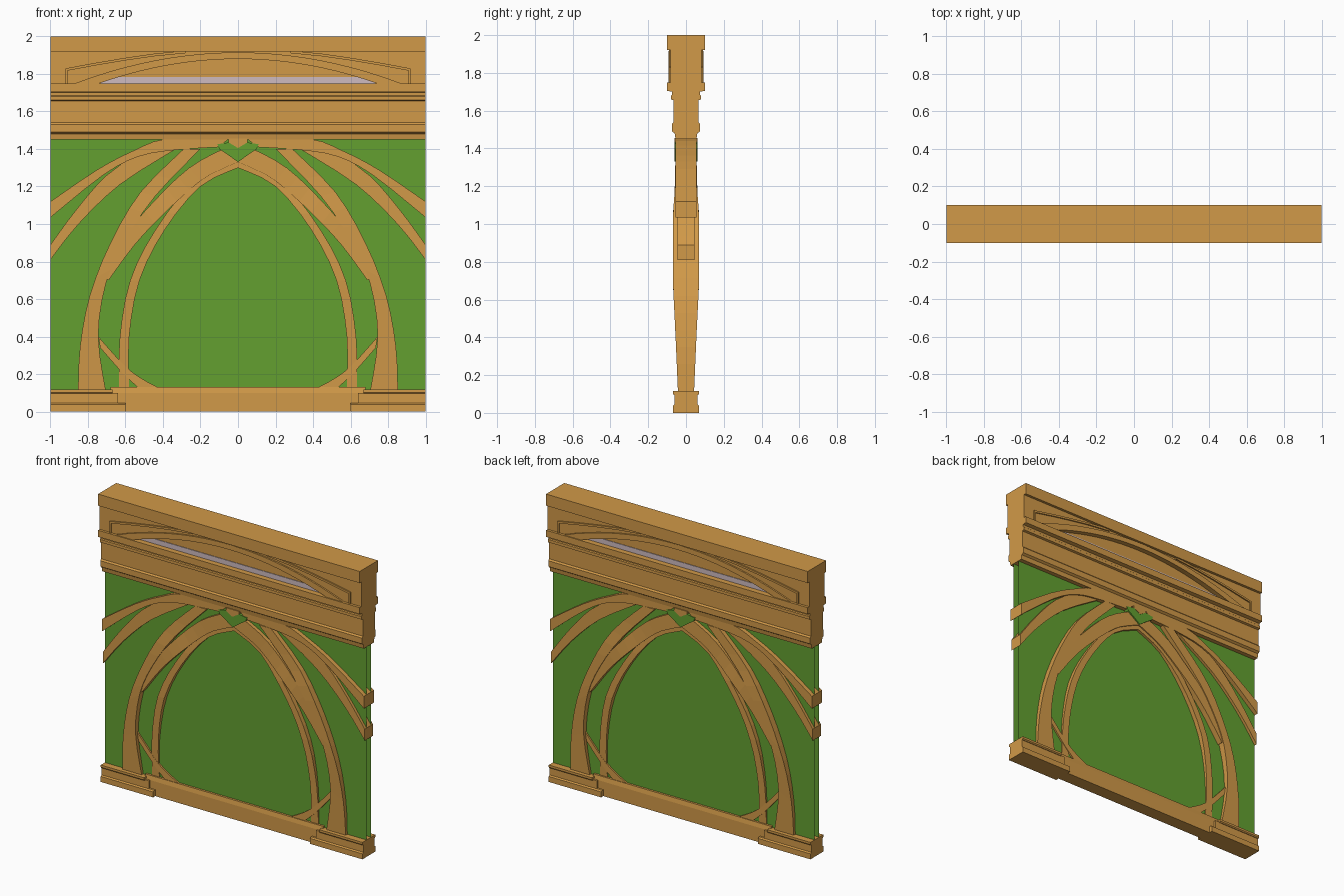
import bpy
import bmesh

cube = bpy.data.objects.get("Cube")
if cube:
    bpy.data.objects.remove(cube, do_unlink=True)


def material(name, rgb):
    mat = bpy.data.materials.new(name)
    mat.use_nodes = True
    colour = (*rgb, 1)
    mat.diffuse_color = colour
    mat.node_tree.nodes["Principled BSDF"].inputs["Base Color"].default_value = colour
    return mat


WOOD = material("ochre wood", (0.64, 0.32, 0.065))
GREEN = material("leaf green", (0.125, 0.35, 0.03))
GLASS = material("pale lilac", (0.62, 0.5, 0.53))


def finish(name, bm, mat, mirror=False):
    bmesh.ops.recalc_face_normals(bm, faces=bm.faces)
    mesh = bpy.data.meshes.new(name)
    bm.to_mesh(mesh)
    bm.free()
    mesh.materials.append(mat)
    obj = bpy.data.objects.new(name, mesh)
    bpy.context.collection.objects.link(obj)
    if mirror:
        mod = obj.modifiers.new("Mirror", "MIRROR")
        mod.use_mirror_merge = False
    return obj


def prism(name, profile, x0, x1, mat=WOOD, mirror=False):
    """Extrude a front/back symmetric (half depth, height) profile along x."""
    bm = bmesh.new()
    ring = profile + [(-y, z) for y, z in reversed(profile)]
    ends = [[bm.verts.new((x, y, z)) for y, z in ring] for x in (x0, x1)]
    for end in ends:
        bm.faces.new(end)
    for i in range(len(ring)):
        j = (i + 1) % len(ring)
        bm.faces.new((ends[0][i], ends[0][j], ends[1][j], ends[1][i]))
    return finish(name, bm, mat, mirror)


def smooth(points, steps=3):
    """Round a polyline by passing a spline through its points."""
    padded = [points[0]] + points + [points[-1]]
    result = []
    for a, b, c, d in zip(padded, padded[1:], padded[2:], padded[3:]):
        for s in range(steps):
            t = s / steps
            result.append(tuple(
                q + t / 2 * (r - p + t * (2 * p - 5 * q + 4 * r - u + t * (3 * (q - r) + u - p)))
                for p, q, r, u in zip(a, b, c, d)))
    return result + [points[-1]]


def ribbon(name, outer, inner, depth, mat=WOOD):
    """Solid band between two edge lines, mirrored left to right."""
    bm = bmesh.new()
    rows = []
    for (ax, az), (bx, bz) in zip(outer, inner):
        da, db = (depth(az), depth(bz)) if callable(depth) else (depth, depth)
        rows.append([bm.verts.new(p) for p in
                     ((ax, -da, az), (bx, -db, bz), (bx, db, bz), (ax, da, az))])
    for r, s in zip(rows, rows[1:]):
        for i in range(4):
            j = (i + 1) % 4
            bm.faces.new((r[i], r[j], s[j], s[i]))
    bm.faces.new(rows[0])
    bm.faces.new(rows[-1])
    return finish(name, bm, mat, True)


def rib_depth(z):
    """Ribs swell towards the middle of their height."""
    stops = [(0, .038), (.4, .055), (.7, .07), (1.04, .07), (1.2, .058), (2, .05)]
    for (z0, d0), (z1, d1) in zip(stops, stops[1:]):
        if z <= z1:
            return d0 + (d1 - d0) * (z - z0) / (z1 - z0)


# Green front and back sheets
for side, y in (("front", -.025), ("back", .025)):
    bm = bmesh.new()
    bm.faces.new([bm.verts.new((x, y, z)) for x, z in
                  ((-1, .02), (1, .02), (1, 1.46), (-1, 1.46))])
    finish(side + "_green_panel", bm, GREEN)

# Moulded top beam
prism("top_beam", [(.055, 1.45), (.06, 1.48), (.075, 1.49), (.075, 1.53), (.066, 1.54),
                   (.066, 1.655), (.08, 1.66), (.08, 1.68), (.074, 1.685), (.074, 1.7),
                   (.1, 1.705), (.1, 1.75), (.058, 1.75), (.058, 1.92), (.1, 1.92),
                   (.1, 2)], -1, 1)

# Lunette with its arched trim
N = 10
steps = [i / N for i in range(N + 1)]


def arc(half_span, rise):
    return [(half_span * t, 1.75 + rise * (1 - t * t)) for t in steps]


opening = arc(.74, .13)
ribbon("lunette_surround", [(t, 1.92) for t in steps] + [(1, 1.92)],
       opening + [(1, 1.75)], .082)
ribbon("lunette_arch", arc(.87, .165), opening, .093)
rim = [(x, 1.925 - .095 * ((x - .28) / .64) ** 1.3) for x in (.28, .45, .6, .75, .92)]
ribbon("lunette_outer_rim", rim, [(x, z - .014) for x, z in rim], .091)
ribbon("lunette_rim_end", [(.92, 1.83), (.92, 1.75)], [(.908, 1.83), (.908, 1.75)], .091)
prism("lunette_glass", [(.062, 1.75), (.062, 1.784)], -.73, .73, GLASS)

# Main legs of the big arch
ribbon("main_arch_leg",
       smooth([(.853, .11), (.842, .35), (.79, .62), (.68, .9), (.52, 1.17), (.29, 1.4)]),
       smooth([(.705, .11), (.745, .4), (.705, .68), (.61, .9), (.44, 1.15), (.2, 1.4)]),
       rib_depth)

# Pointed arch springing from the legs
ribbon("pointed_arch",
       smooth([(.72, .72), (.6, .94), (.44, 1.13), (.26, 1.3), (.08, 1.4), (0, 1.42)]),
       smooth([(.69, .7), (.55, .89), (.39, 1.06), (.2, 1.23), (.07, 1.3), (0, 1.33)]),
       lambda z: rib_depth(z) - .006)

# Slim inner arch
ribbon("inner_arch",
       smooth([(.635, .13), (.63, .4), (.575, .7), (.44, .97), (.24, 1.22), (0, 1.36)]),
       smooth([(.58, .13), (.58, .4), (.525, .7), (.39, .97), (.2, 1.2), (0, 1.3)]),
       lambda z: rib_depth(z) - .014)

# Upper bands running out to the ends
ribbon("upper_band",
       smooth([(1, 1.12), (.75, 1.29), (.56, 1.39), (.38, 1.455), (.05, 1.455)]),
       smooth([(1, 1.035), (.72, 1.26), (.53, 1.36), (.33, 1.395), (.1, 1.41)]), .055)
ribbon("side_band",
       smooth([(1, .89), (.86, 1.08), (.7, 1.26), (.5, 1.4)]),
       smooth([(1, .81), (.85, 1.0), (.63, 1.21), (.33, 1.4)]), .045)

# Curved braces at the foot
ribbon("foot_brace",
       smooth([(.745, .4), (.61, .25), (.52, .18), (.42, .125)]),
       smooth([(.735, .34), (.63, .22), (.58, .17), (.53, .125)]), .036)

# Green keystone leaf
ribbon("keystone_leaf", [(0, 1.43), (.05, 1.435), (.11, 1.425)],
       [(0, 1.33), (.055, 1.37), (.1, 1.4)], .06, GREEN)
ribbon("keystone_cap", [(0, 1.455), (.05, 1.455)], [(0, 1.405), (.05, 1.435)], .062)

# Sill and end plinths
prism("sill", [(.046, 0), (.046, .1), (.04, .13)], -.68, .68)
prism("plinth_foot", [(.07, 0), (.07, .038), (.06, .045)], .6, 1, mirror=True)
prism("plinth_body", [(.06, .04), (.06, .1)], .64, 1, mirror=True)
prism("plinth_cap", [(.064, .095), (.07, .102), (.07, .117)], .67, 1, mirror=True)
